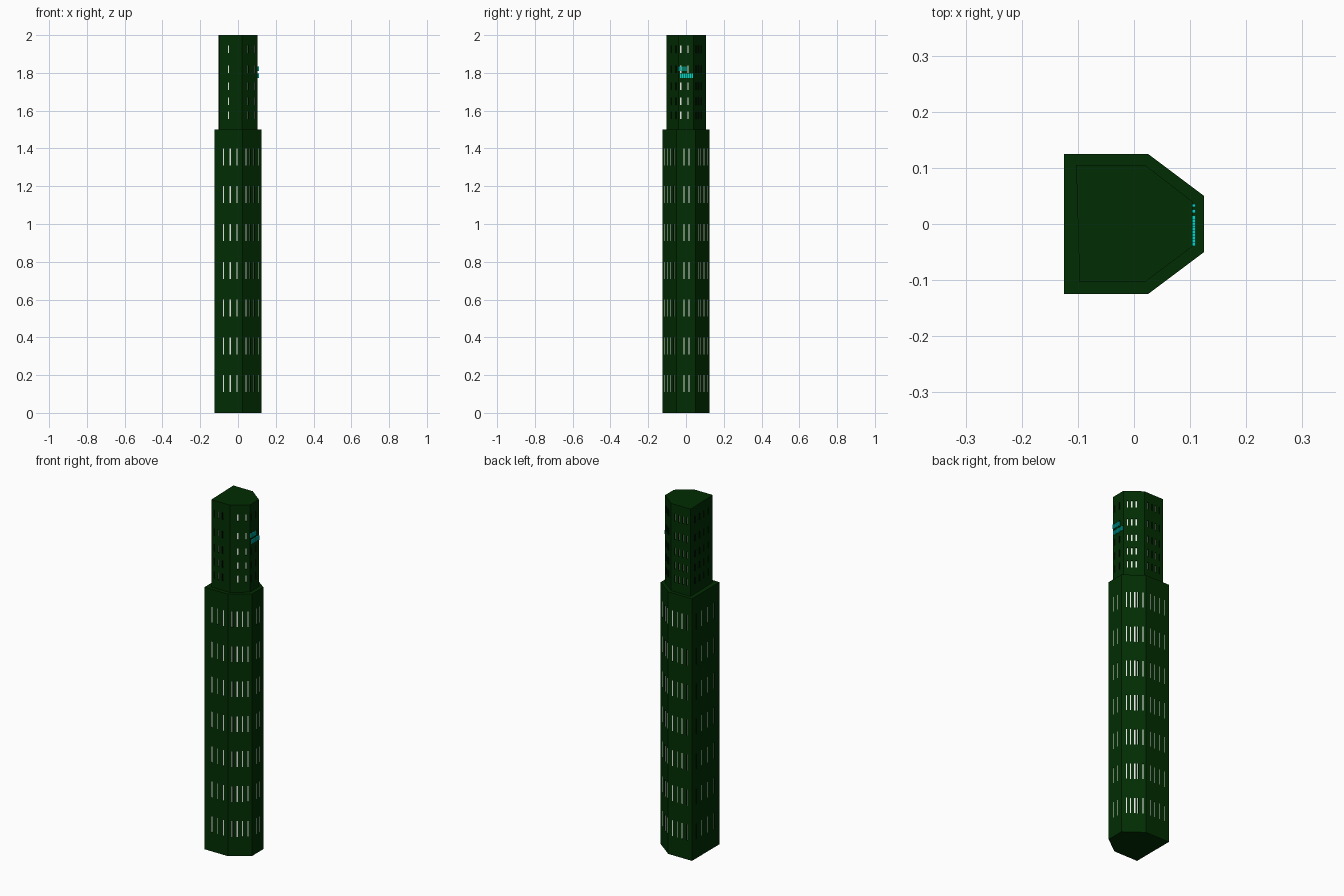
import bpy
import bmesh
from mathutils import Vector

cube = bpy.data.objects.get("Cube")
if cube:
    bpy.data.objects.remove(cube, do_unlink=True)


def material(name, rgb):
    mat = bpy.data.materials.new(name)
    mat.use_nodes = True
    mat.diffuse_color = (*rgb, 1)
    mat.node_tree.nodes["Principled BSDF"].inputs["Base Color"].default_value = (*rgb, 1)
    return mat


GREEN, DARK, WHITE = 0, 1, 2
tower_mats = [material("dark green wall", (0.0003, 0.026, 0.0006)),
              material("window reveal", (0.0002, 0.005, 0.0003)),
              material("pale window", (0.92, 0.9, 0.9))]
teal = material("teal sign", (0.0, 0.68, 0.6))


def make_object(name, bm, mats):
    bmesh.ops.recalc_face_normals(bm, faces=bm.faces)
    mesh = bpy.data.meshes.new(name)
    bm.to_mesh(mesh)
    bm.free()
    for mat in mats:
        mesh.materials.append(mat)
    obj = bpy.data.objects.new(name, mesh)
    bpy.context.collection.objects.link(obj)
    return obj


def prism(name, outline, z0, z1):
    bm = bmesh.new()
    base = bm.faces.new([bm.verts.new((x, y, z0)) for x, y in outline])
    ext = bmesh.ops.extrude_face_region(bm, geom=[base])
    top = [v for v in ext["geom"] if isinstance(v, bmesh.types.BMVert)]
    bmesh.ops.translate(bm, verts=top, vec=(0, 0, z1 - z0))
    return make_object(name, bm, tower_mats)


def add_box(bm, centre, along, out, width, near, far, z, height, pane, sides):
    """Box across a wall, from far inside to near outside, with a coloured inner end."""
    up = Vector((0, 0, height / 2))
    side = along * (width / 2)
    rings = []
    for depth in (-far, near):
        c = centre + out * depth + Vector((0, 0, z))
        rings.append([bm.verts.new(c + a * side + b * up)
                      for a, b in ((-1, -1), (1, -1), (1, 1), (-1, 1))])
    inner, outer = rings
    bm.faces.new(inner).material_index = pane
    bm.faces.new(outer).material_index = sides
    for i in range(4):
        j = (i + 1) % 4
        bm.faces.new((inner[i], inner[j], outer[j], outer[i])).material_index = sides


def cut_windows(wall, outline, columns, rows, width, height, depth):
    """Recess a grid of windows; columns lists (fraction along wall, pane colour) per side."""
    bm = bmesh.new()
    for i, side_columns in enumerate(columns):
        a = Vector((*outline[i], 0))
        b = Vector((*outline[(i + 1) % len(outline)], 0))
        along = (b - a).normalized()
        out = Vector((along.y, -along.x, 0))
        for t, pane in side_columns:
            for z in rows:
                add_box(bm, a.lerp(b, t), along, out, width, 0.01, depth, z, height, pane, DARK)
    cutter = make_object(wall.name + "_window_cutter", bm, tower_mats)
    cutter.hide_render = True
    mod = wall.modifiers.new("windows", "BOOLEAN")
    mod.object = cutter
    mod.operation = "DIFFERENCE"
    mod.solver = "EXACT"
    # Bake the cut, then discard the helper
    graph = bpy.context.evaluated_depsgraph_get()
    mesh = bpy.data.meshes.new_from_object(wall.evaluated_get(graph))
    wall.modifiers.clear()
    wall.data = mesh
    bpy.data.objects.remove(cutter, do_unlink=True)


def panes(colour, *fractions):
    return [(t, colour) for t in fractions]


# Lower shaft: six sides, tall narrow windows in seven bands
lower = [(-0.125, -0.125), (0.025, -0.125), (0.125, -0.05),
         (0.125, 0.05), (0.025, 0.125), (-0.125, 0.125)]
shaft = prism("lower_shaft", lower, 0, 1.5)
cut_windows(shaft, lower, [
    panes(WHITE, 0.32, 0.56, 0.8),
    panes(WHITE, 0.17, 0.38, 0.59, 0.82),
    panes(WHITE, 0.4, 0.67),
    panes(WHITE, 0.2, 0.37, 0.54, 0.66, 0.87),
    panes(WHITE, 0.18, 0.38, 0.58, 0.8),
    panes(WHITE, 0.15, 0.35, 0.55, 0.8),
], [0.155 + 0.2 * i for i in range(7)], 0.0055, 0.09, 0.0008)

# Upper shaft: narrower, with deeper and shorter windows
upper = [(-0.097, -0.103), (0.02, -0.103), (0.104, -0.04),
         (0.104, 0.04), (0.02, 0.105), (-0.103, 0.105)]
crown = prism("upper_shaft", upper, 1.5, 2)
cut_windows(crown, upper, [
    panes(GREEN, 0.18, 0.62) + panes(WHITE, 0.4),
    panes(WHITE, 0.4, 0.8),
    panes(WHITE, 0.15, 0.64),
    panes(WHITE, 0.2, 0.4, 0.62),
    panes(WHITE, 0.2, 0.4, 0.6, 0.8),
    panes(WHITE, 0.2, 0.4, 0.6, 0.8),
], [1.575, 1.65, 1.73, 1.82, 1.925], 0.0065, 0.04, 0.005)

# Abstract sign: two rows of small raised plates on the narrow side
bm = bmesh.new()
for start, count, z in ((-0.036, 5, 1.822), (-0.03, 7, 1.785)):
    for i in range(count):
        add_box(bm, Vector((0.104, start + 0.0105 * i, 0)), Vector((0, 1, 0)),
                Vector((1, 0, 0)), 0.006, 0.006, 0, z, 0.024, 0, 0)
make_object("sign_plates", bm, [teal])
